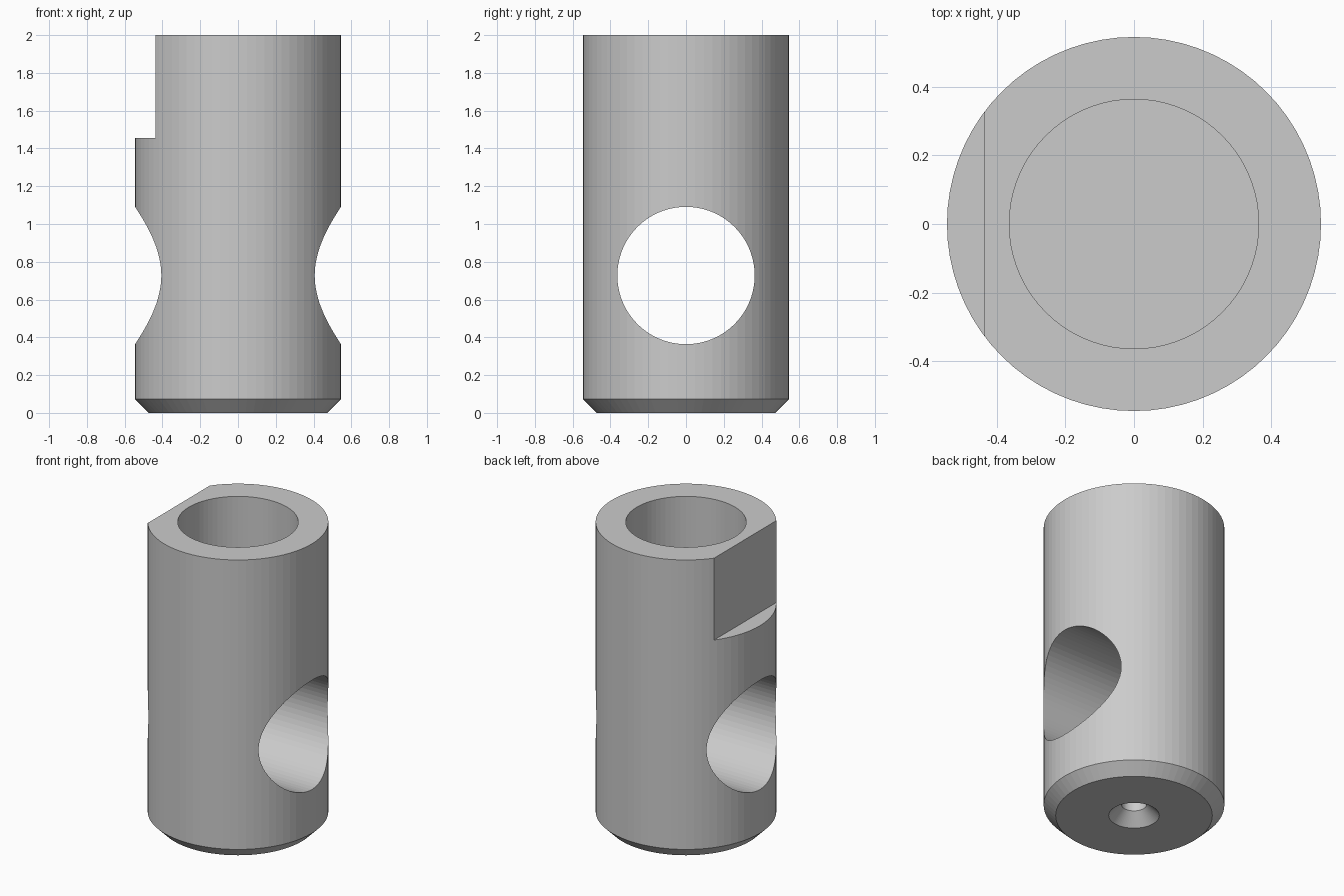
import bpy, bmesh, math
from mathutils import Matrix

if "Cube" in bpy.data.objects:
    bpy.data.objects.remove(bpy.data.objects["Cube"])

U = 2 / 27.5          # one design unit
SEG = 72


def add_object(name, bm):
    bmesh.ops.recalc_face_normals(bm, faces=bm.faces)
    mesh = bpy.data.meshes.new(name)
    bm.to_mesh(mesh)
    bm.free()
    ob = bpy.data.objects.new(name, mesh)
    bpy.context.collection.objects.link(ob)
    return ob


def lathe(name, profile):
    """Revolve (radius, z) points about z, capping both ends."""
    bm = bmesh.new()
    angles = [2 * math.pi * i / SEG for i in range(SEG)]
    rings = [[bm.verts.new((r * U * math.cos(a), r * U * math.sin(a), z * U))
              for a in angles] for r, z in profile]
    for lo, hi in zip(rings, rings[1:]):
        for i in range(SEG):
            j = (i + 1) % SEG
            bm.faces.new((lo[i], lo[j], hi[j], hi[i]))
    bm.faces.new(rings[0])
    bm.faces.new(rings[-1])
    return add_object(name, bm)


def cut(target, cutter):
    cutter.hide_render = True
    mod = target.modifiers.new(cutter.name, 'BOOLEAN')
    mod.operation = 'DIFFERENCE'
    mod.solver = 'EXACT'
    mod.object = cutter
    bpy.context.view_layer.objects.active = target
    bpy.ops.object.modifier_apply(modifier=mod.name)
    bpy.data.objects.remove(cutter)


# Body: screw hole, countersink, bottom chamfer, outer wall, blind top bore
body = lathe("post_body", [
    (1.05, 7), (1.05, 1.05), (2.1, 0), (6.5, 0), (7.5, 1),
    (7.5, 27.5), (5, 27.5), (5, 20)])

# Cross hole through the body along x
bm = bmesh.new()
bmesh.ops.create_cone(bm, cap_ends=True, segments=SEG, radius1=5 * U,
                      radius2=5 * U, depth=20 * U,
                      matrix=Matrix.Translation((0, 0, 10 * U))
                      @ Matrix.Rotation(math.pi / 2, 4, 'Y'))
cut(body, add_object("cross_hole_cutter", bm))

# Flat milled on the left side near the top
bm = bmesh.new()
bmesh.ops.create_cube(bm, size=1, matrix=Matrix.Translation((-8.5 * U, 0, 25 * U))
                      @ Matrix.Diagonal((5 * U, 20 * U, 10 * U, 1)))
cut(body, add_object("side_flat_cutter", bm))
